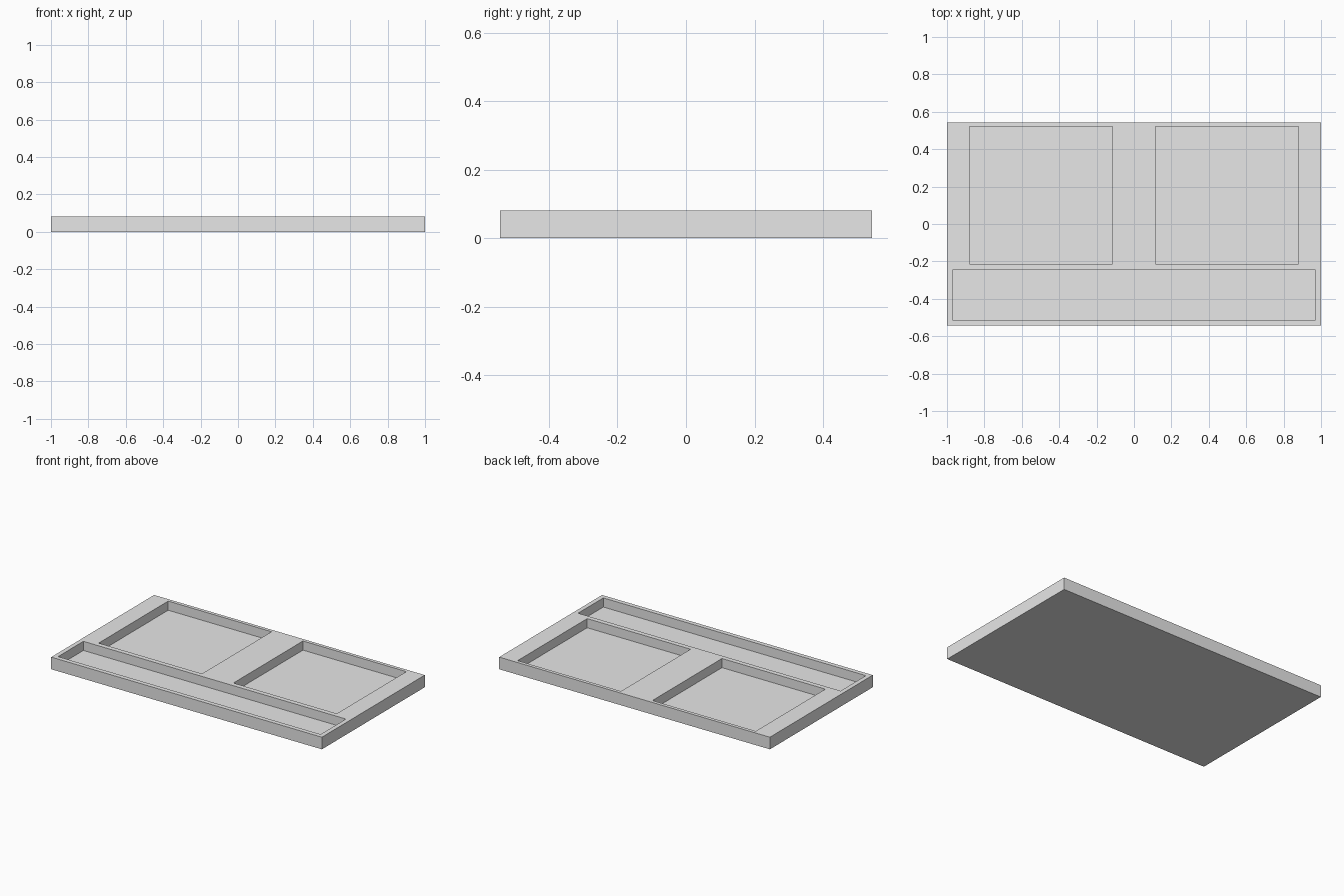
import bpy

old = bpy.data.objects.get("Cube")
if old:
    bpy.data.objects.remove(old, do_unlink=True)

HEIGHT, FLOOR = 0.081, 0.02
HALF_X, HALF_Y = 1.0, 0.543

grey = bpy.data.materials.new("plain_grey")
grey.use_nodes = True
grey.diffuse_color = (0.8, 0.8, 0.8, 1)
grey.node_tree.nodes["Principled BSDF"].inputs["Base Color"].default_value = (0.8, 0.8, 0.8, 1)


def box(name, x0, x1, y0, y1, z0, z1):
    """Box spanning the given limits, with its scale applied."""
    bpy.ops.mesh.primitive_cube_add(size=1, location=((x0 + x1) / 2, (y0 + y1) / 2, (z0 + z1) / 2))
    ob = bpy.context.object
    ob.name = name
    ob.scale = (x1 - x0, y1 - y0, z1 - z0)
    bpy.ops.object.transform_apply(location=True, rotation=False, scale=True)
    ob.data.materials.append(grey)
    return ob


# Solid slab
tray = box("tray", -HALF_X, HALF_X, -HALF_Y, HALF_Y, 0, HEIGHT)

# Pockets: one long front channel and two mirrored rear compartments
pockets = {
    "front_channel": (-0.97, 0.97, -0.513, -0.246),
    "left_compartment": (0.116, 0.88, -0.214, 0.52),
    "right_compartment": (-0.88, -0.116, -0.214, 0.52),
}
for name, limits in pockets.items():
    cutter = box(name + "_cutter", *limits, FLOOR, HEIGHT + 0.1)
    cutter.hide_render = True
    bpy.context.view_layer.objects.active = tray
    cut = tray.modifiers.new(name, "BOOLEAN")
    cut.operation = "DIFFERENCE"
    cut.solver = "EXACT"
    cut.object = cutter
    bpy.ops.object.modifier_apply(modifier=cut.name)
    bpy.data.objects.remove(cutter, do_unlink=True)
